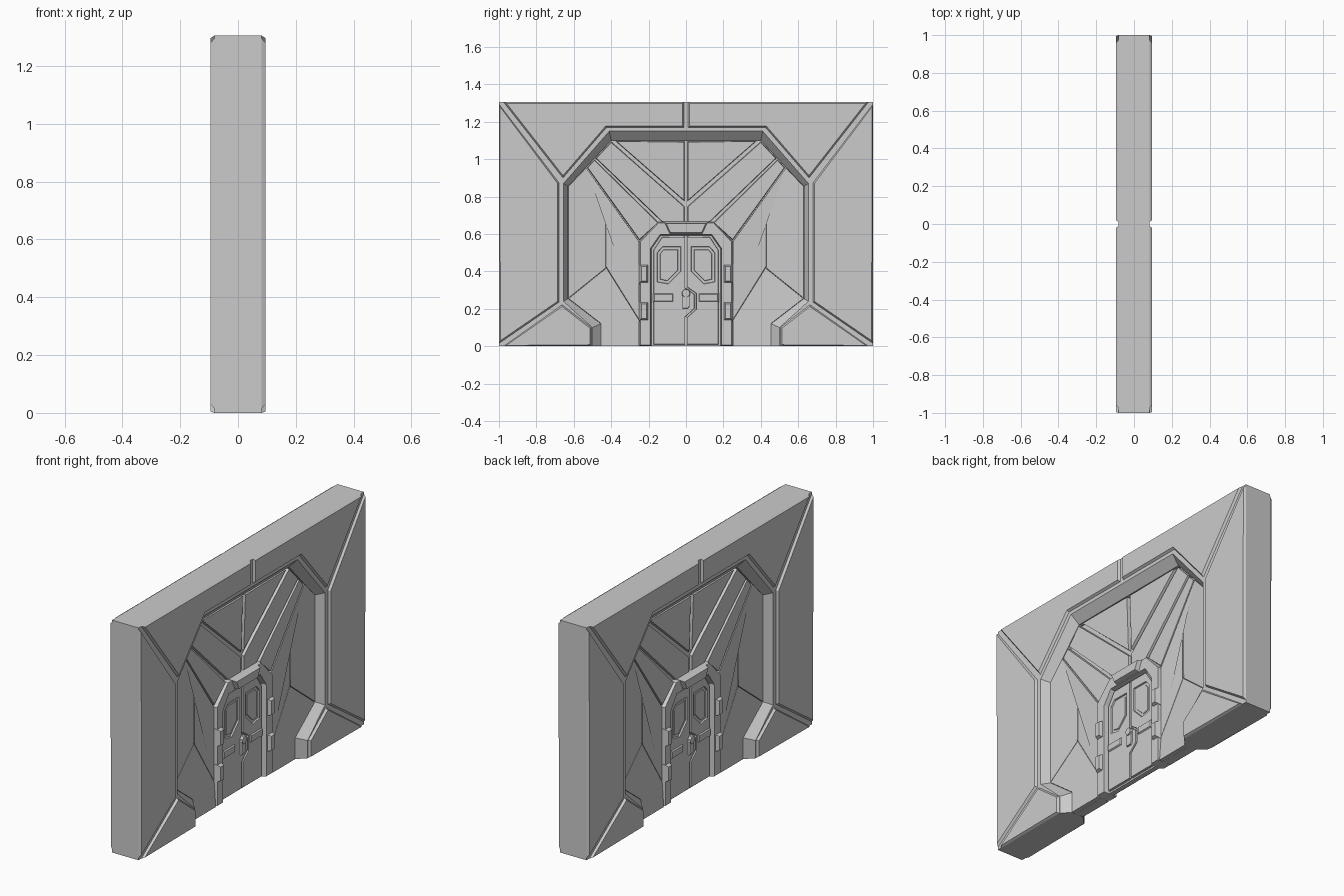
import bpy, bmesh, math
from mathutils import Vector, Matrix

if "Cube" in bpy.data.objects:
    bpy.data.objects.remove(bpy.data.objects["Cube"])

grey = bpy.data.materials.new("wall grey")
grey.diffuse_color = (0.6, 0.6, 0.6, 1)
grey.use_nodes = True
grey.node_tree.nodes["Principled BSDF"].inputs["Base Color"].default_value = grey.diffuse_color


def inset(poly, d):
    """Move every edge of a counter-clockwise outline inwards by d."""
    out = []
    n = len(poly)
    for i in range(n):
        a, b, c = (Vector(poly[(i + k) % n][:2]) for k in (-1, 0, 1))
        e, f = (b - a).normalized(), (c - b).normalized()
        n1, n2 = Vector((-e.y, e.x)), Vector((-f.y, f.x))
        m = n1 + n2
        out.append(b + m * (d / max(0.35, 1 + n1.dot(n2))))
    return out


def ccw(poly):
    area = sum(p[0] * q[1] - q[0] * p[1] for p, q in zip(poly, poly[1:] + poly[:1]))
    return poly if area > 0 else poly[::-1]


def flip(poly):
    return [(-p[0],) + tuple(p[1:]) for p in poly]


def finish(name, bm):
    """Copy the part to the opposite side by a half turn and make an object."""
    geo = bmesh.ops.duplicate(bm, geom=bm.verts[:] + bm.edges[:] + bm.faces[:])["geom"]
    verts = [g for g in geo if isinstance(g, bmesh.types.BMVert)]
    bmesh.ops.rotate(bm, verts=verts, cent=(0, 0, 0), matrix=Matrix.Rotation(math.pi, 3, 'Z'))
    bmesh.ops.remove_doubles(bm, verts=bm.verts[:], dist=0.0001)
    bmesh.ops.recalc_face_normals(bm, faces=bm.faces[:])
    me = bpy.data.meshes.new(name)
    bm.to_mesh(me)
    bm.free()
    me.materials.append(grey)
    ob = bpy.data.objects.new(name, me)
    bpy.context.collection.objects.link(ob)
    return ob


def plate(name, polys, low, high=None, taper=0.004, shrink=0.0, mirror=True):
    """Raised plates from (y, z) or (y, z, height) outlines with sloped edges."""
    bm = bmesh.new()
    for poly in [q for p in polys for q in ([p, flip(p)] if mirror else [p])]:
        poly = ccw(poly)
        tops = [high if high is not None else p[2] for p in poly]
        base, top = inset(poly, shrink), inset(poly, shrink + taper)
        lo = [bm.verts.new((low, p.x, p.y)) for p in base]
        hi = [bm.verts.new((h, p.x, p.y)) for p, h in zip(top, tops)]
        bm.faces.new(hi)
        bm.faces.new(lo[::-1])
        for i in range(len(lo)):
            j = (i + 1) % len(lo)
            bm.faces.new((lo[i], lo[j], hi[j], hi[i]))
    return finish(name, bm)


# Wall core: outer slab, sloped reveal of the opening and thin centre sheet
X, F, B, H = 0.082, 0.036, 0.014, 1.305
opening = [(0, 1.15), (.41, 1.15), (.655, .87), (.655, .24), (.50, .10), (.50, 0)]
floor = [(0, 1.10), (.40, 1.10), (.63, .855), (.63, .255), (.455, .12), (.455, 0)]
bm = bmesh.new()
for s in (1, -1):
    def face(pts):
        bm.faces.new([bm.verts.new((x, s * y, z)) for x, y, z in pts])
    face([(X, y, z) for y, z in opening + [(1, 0), (1, H), (0, H)]])
    for i in range(5):
        a, b, c, d = opening[i], opening[i + 1], floor[i + 1], floor[i]
        face([(X, *a), (X, *b), (F, *c), (F, *d)])
        face([(F, *d), (F, *c), (B, *c), (B, *d)])
    face([(B, y, z) for y, z in floor + [(0, 0)]])
    face([(0, 1, 0), (X, 1, 0), (X, 1, H), (0, 1, H)])
    face([(0, 0, H), (X, 0, H), (X, 1, H), (0, 1, H)])
    face([(0, 0, 0), (B, 0, 0), (B, .455, 0), (F, .455, 0), (X, .5, 0), (X, 1, 0), (0, 1, 0)])
finish("wall_core", bm)

# Outer facing plates, separated by diagonal grooves and a top notch
plate("outer_facing", [
    [(.012, H), (.975, H), (.658, .90), (.425, 1.17), (.012, 1.17)],
    [(1, 1.295), (1, .015), (.68, .235), (.68, .875)],
    [(.975, 0), (.505, 0), (.505, .10), (.662, .222)],
], X, 0.095, 0.008)

# Recessed wall panels with grooves between them
J, V, D = 0.038, 0.024, 0.028
plate("upper_panels", [
    [(0.004, 1.10, J), (.385, 1.10, J), (0.004, .765, D)],
    [(.40, 1.10, J), (.49, 1.005, J), (.13, .66, D), (.004, .66, D), (.004, .75, D)],
    [(.49, 1.005, J), (.535, .955, J), (.25, .56, D), (.14, .66, D)],
], B, None, 0.003, 0.005)
plate("side_panels", [
    [(.535, .955, J), (.63, .855, J), (.63, .255, J), (.425, .42, V), (.425, .80, V)],
    [(.535, .955, J), (.425, .80, V), (.425, .42, V), (.25, .14, D), (.25, .56, D)],
    [(.63, .255, J), (.455, .12, J), (.455, 0, J), (.25, 0, J), (.25, .14, D), (.425, .42, V)],
], B, None, 0.001, 0.0005)
# Slim ridge where the side panels meet
plate("side_ridge", [[(.42, .42), (.432, .42), (.432, .80), (.42, .80)]], V - .004, 0.029, 0.003)

# Door frame, with side blocks and a canopy
half = [(.25, 0), (.25, .56), (.15, .665)]
inner = [(.185, 0), (.185, .52), (.135, .592)]
plate("door_frame", [half + flip(half)[::-1] + flip(inner) + inner[::-1]],
      B, 0.042, 0.006, mirror=False)
plate("frame_blocks", [[(.193, z), (.257, z), (.257, z + .115), (.193, z + .115)]
                       for z in (.13, .33)], B, 0.06, 0.018)
plate("door_canopy", [[(.125, .668), (-.125, .668), (-.092, .595), (.092, .595)]],
      B, 0.065, 0.013, mirror=False)

# Two door leaves meeting at a stepped seam
seam = [(0, .59), (0, .315), (.05, .28), (.05, .20), (0, .155), (0, .005)]
edge = [(.178, .005), (.178, .515), (.13, .588)]
leaves = plate("door_leaves", [seam + edge, seam + flip(edge)],
               B - .004, 0.027, 0.002, 0.004, mirror=False)
# Window recesses cut into the leaves
cut = plate("window_cutter", [[(.03, .53), (.125, .53), (.152, .50), (.152, .345),
                               (.095, .335), (.03, .40)]], 0.019, 0.032, -0.004)
cut.hide_render = True
cut.hide_viewport = True
mod = leaves.modifiers.new("windows", 'BOOLEAN')
mod.operation = 'DIFFERENCE'
mod.object = cut
plate("window_panes", [[(.042, .518), (.12, .518), (.14, .495), (.14, .357),
                        (.10, .348), (.042, .405)]], 0.017, 0.023, 0.003)

# Door cross rail
plate("door_rail", [[(.065, .235), (.176, .235), (.176, .285), (.065, .285)],
                    ], 0.022, 0.034, 0.008)

# Latch: octagonal boss with a hanging handle
boss = [(.026 * math.cos(math.pi * (k + .5) / 4), .283 + .026 * math.sin(math.pi * (k + .5) / 4))
        for k in range(8)]
plate("latch_boss", [boss], B, 0.042, 0.005, mirror=False)
plate("latch_handle", [[(-.022, .20), (.012, .20), (.022, .215), (.022, .28), (-.022, .28)]],
      B, 0.036, 0.004, mirror=False)
